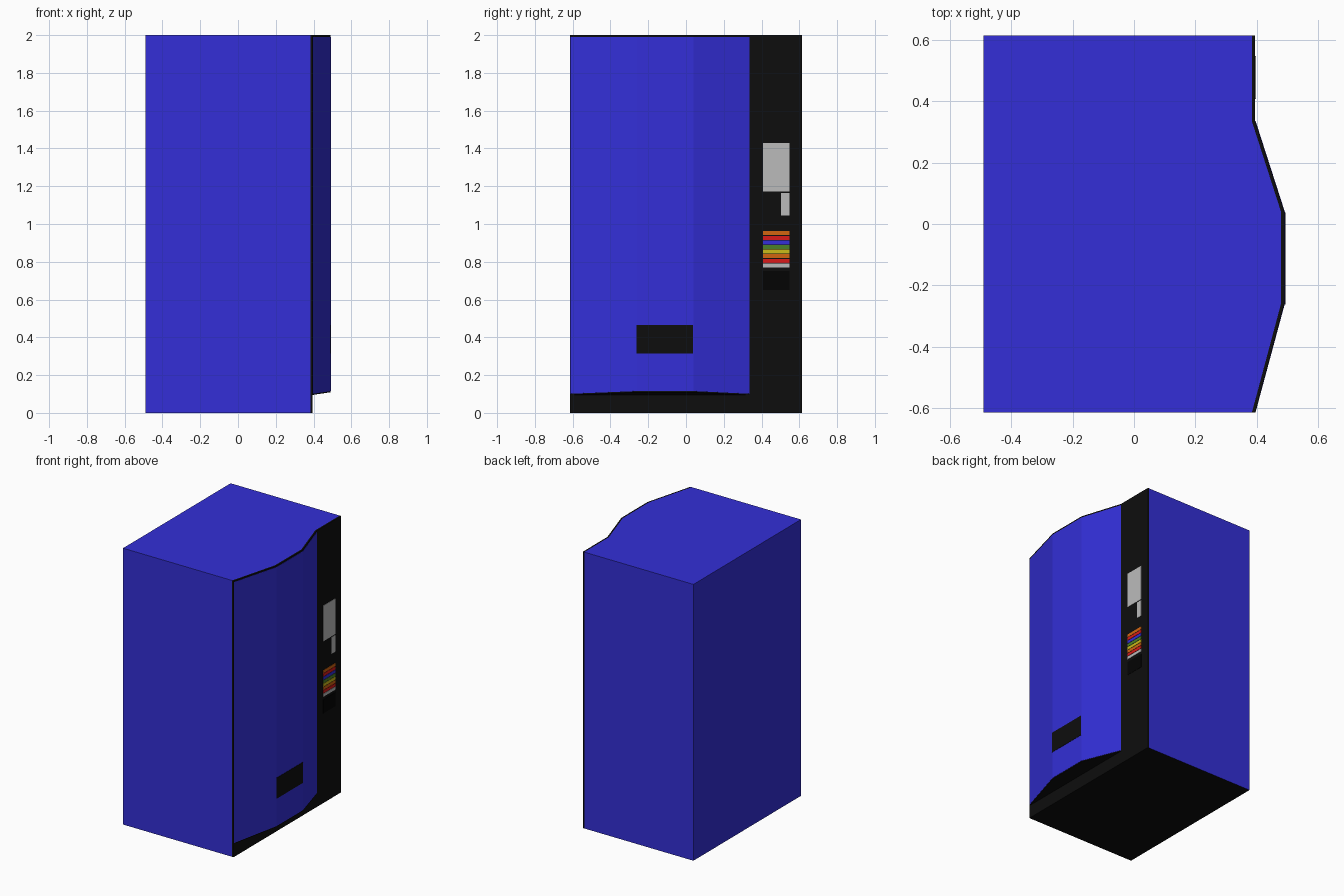
import bpy, bmesh

if "Cube" in bpy.data.objects:
    bpy.data.objects.remove(bpy.data.objects["Cube"])


def material(name, rgb):
    m = bpy.data.materials.new(name)
    m.diffuse_color = (*rgb, 1)
    m.use_nodes = True
    m.node_tree.nodes["Principled BSDF"].inputs["Base Color"].default_value = m.diffuse_color
    return m


BLUE = material("blue", (0.033, 0.028, 0.68))
BLACK = material("black", (0.004, 0.004, 0.004))
DARK = material("dark", (0.001, 0.001, 0.001))
GREY = material("light_grey", (0.5, 0.5, 0.5))
RED = material("red", (0.7, 0.01, 0.01))
ORANGE = material("orange", (0.65, 0.13, 0.005))
GREEN = material("green", (0.07, 0.22, 0.02))
YELLOW = material("yellow", (0.6, 0.5, 0.01))


def loft(name, rings, mats, bottom_slot=0):
    """Skin a stack of equal-length rings and cap both ends."""
    bm = bmesh.new()
    vs = [[bm.verts.new(p) for p in ring] for ring in rings]
    n = len(vs[0])
    for a, b in zip(vs, vs[1:]):
        for i in range(n):
            j = (i + 1) % n
            bm.faces.new((a[i], a[j], b[j], b[i]))
    bm.faces.new(vs[0][::-1]).material_index = bottom_slot
    bm.faces.new(vs[-1])
    bmesh.ops.remove_doubles(bm, verts=bm.verts, dist=1e-5)
    bmesh.ops.dissolve_degenerate(bm, edges=bm.edges, dist=1e-5)
    bmesh.ops.recalc_face_normals(bm, faces=bm.faces)
    me = bpy.data.meshes.new(name)
    bm.to_mesh(me)
    bm.free()
    for m in mats:
        me.materials.append(m)
    ob = bpy.data.objects.new(name, me)
    bpy.context.collection.objects.link(ob)
    return ob


def plate(name, x, y0, y1, z0, z1, mat, t=0.002):
    """Thin panel lying on a front surface at x."""
    ring = [(x - t, y0), (x + t, y0), (x + t, y1), (x - t, y1)]
    return loft(name, [[(*p, z) for p in ring] for z in (z0, z1)], [mat])


# Bulging front outline seen from above
W, FX, BACK, TRIM = 0.615, 0.395, -0.49, 0.011
FRONT = [(FX, -W), (0.49, -0.26), (0.49, 0.04), (FX, 0.335), (FX, W)]


def underside(x, base):
    return 0.095 + 0.15 * (x - base)


def stepped_rings(front, base, rear):
    """Straight plinth below, bulging front above."""
    flat = [(base, y) for x, y in front] + rear
    full = front + rear
    return [[(x, y, 0) for x, y in flat],
            [(x, y, 0.095) for x, y in flat],
            [(x, y, underside(max(x, base), base)) for x, y in full],
            [(x, y, 2) for x, y in full]]


# Cabinet with a black base
inner = [(x - TRIM, y) for x, y in FRONT]
loft("cabinet", stepped_rings(inner, FX - TRIM, [(BACK, W), (BACK, -W)]),
     [BLUE, BLACK], bottom_slot=1)

# Black front shell following the outline
outer_flat = [(FX, y) for x, y in FRONT]
inner_flat = [(FX - TRIM, y) for x, y in FRONT][::-1]
low = outer_flat + inner_flat
high = FRONT + inner[::-1]
loft("front_shell",
     [[(*p, 0) for p in low], [(*p, 0.095) for p in low],
      [(x, y, underside(max(x, FX), FX)) for x, y in high],
      [(*p, 2) for p in high]], [BLACK])

# Blue door panel over the bulge
face = [(x + 0.0015, max(y, -W + 0.003)) for x, y in FRONT[:4]]
door = face + [(x - 0.006, y) for x, y in face[::-1]]
loft("door_panel", [[(x, y, underside(x, FX) + 0.006) for x, y in door],
                    [(x, y, 1.99) for x, y in door]], [BLUE])

# Delivery slot
plate("delivery_slot", 0.4915, -0.263, 0.038, 0.315, 0.465, BLACK)

# Payment column
plate("bill_reader", FX, 0.408, 0.548, 1.172, 1.43, GREY)
plate("coin_slot", FX, 0.503, 0.548, 1.045, 1.165, GREY)
plate("coin_return", FX, 0.408, 0.548, 0.65, 0.75, DARK)

# Selection buttons, bottom to top
colours = [GREY, RED, ORANGE, YELLOW, GREEN, BLUE, RED, ORANGE]
step = (0.965 - 0.77) / len(colours)
for i, mat in enumerate(colours):
    z = 0.77 + i * step
    plate(f"button_{i + 1}", FX, 0.408, 0.548, z, z + step - 0.003, mat)
